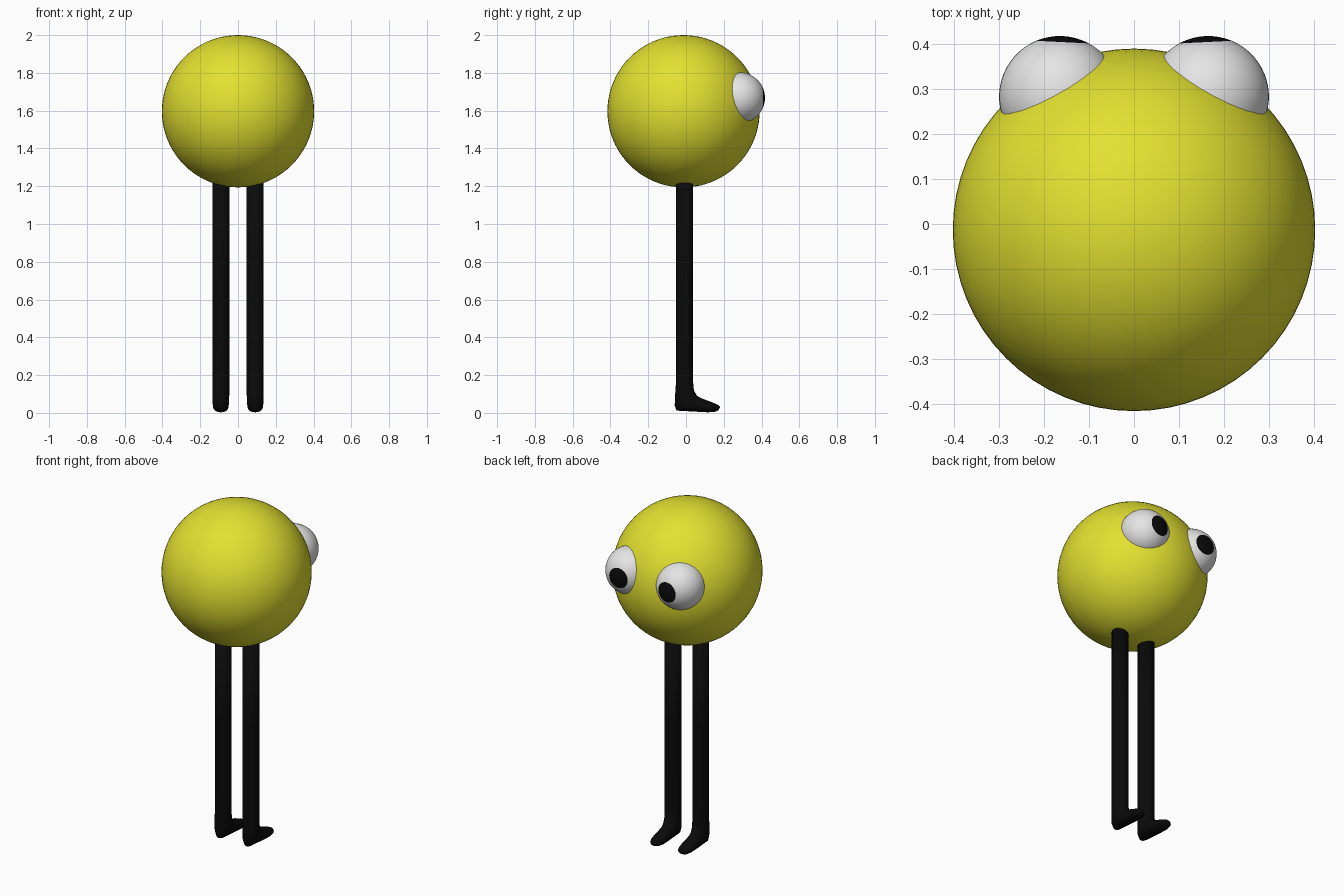
import bpy, bmesh, math
from mathutils import Vector, Matrix

if "Cube" in bpy.data.objects:
    bpy.data.objects.remove(bpy.data.objects["Cube"])


def material(name, rgb):
    m = bpy.data.materials.new(name)
    m.diffuse_color = (*rgb, 1)
    m.use_nodes = True
    m.node_tree.nodes["Principled BSDF"].inputs["Base Color"].default_value = m.diffuse_color
    return m


YELLOW = material("yellow", (0.77, 0.75, 0.03))
WHITE = material("white", (0.78, 0.78, 0.78))
BLACK = material("black", (0.003, 0.003, 0.003))


def finish(bm, name, mats):
    bmesh.ops.recalc_face_normals(bm, faces=bm.faces)
    for f in bm.faces:
        f.smooth = True
    me = bpy.data.meshes.new(name)
    bm.to_mesh(me)
    bm.free()
    ob = bpy.data.objects.new(name, me)
    for m in mats:
        me.materials.append(m)
    bpy.context.collection.objects.link(ob)
    return ob


# Round body
bm = bmesh.new()
bmesh.ops.create_uvsphere(bm, u_segments=64, v_segments=40, radius=0.403)
bmesh.ops.translate(bm, verts=bm.verts, vec=(0, -0.013, 1.597))
finish(bm, "body", [YELLOW])


# Eyeball with a black pupil cap around its pole, which looks towards +y
def eye(side, name):
    bm = bmesh.new()
    bmesh.ops.create_uvsphere(bm, u_segments=48, v_segments=28, radius=0.135)
    for f in bm.faces:
        cap = f.calc_center_median().normalized().z > math.cos(math.radians(25.8))
        f.material_index = 1 if cap else 0
    look = Vector((-0.05 * side, 1, 0)).to_track_quat('Z', 'Y').to_matrix().to_4x4()
    place = Matrix.Translation((0.165 * side, 0.283, 1.668))
    bmesh.ops.transform(bm, matrix=place @ look, verts=bm.verts)
    finish(bm, name, [WHITE, BLACK])


# Leg and foot: rings given by front/top point, back/bottom point (y, z), half width
RINGS = [
    ((0.037, 1.25), (-0.053, 1.25), 0.045),
    ((0.037, 0.70), (-0.053, 0.70), 0.045),
    ((0.037, 0.17), (-0.054, 0.15), 0.045),
    ((0.042, 0.118), (-0.058, 0.09), 0.045),
    ((0.057, 0.092), (-0.060, 0.04), 0.044),
    ((0.074, 0.081), (-0.050, 0.012), 0.043),
    ((0.090, 0.074), (-0.010, 0.010), 0.042),
    ((0.120, 0.063), (0.060, 0.006), 0.042),
    ((0.155, 0.049), (0.115, 0.003), 0.038),
    ((0.174, 0.040), (0.150, 0.005), 0.029),
    ((0.181, 0.031), (0.170, 0.012), 0.016),
]


def leg(side, name, n=24):
    bm = bmesh.new()
    rows = []
    for a, b, w in RINGS:
        cy, cz = (a[0] + b[0]) / 2, (a[1] + b[1]) / 2
        hy, hz = (a[0] - b[0]) / 2, (a[1] - b[1]) / 2
        row = []
        for i in range(n):
            t = 2 * math.pi * i / n
            c, s = math.cos(t), math.sin(t)
            row.append(bm.verts.new((0.091 * side + w * s, cy + hy * c, cz + hz * c)))
        rows.append(row)
    for r, q in zip(rows, rows[1:]):
        for i in range(n):
            j = (i + 1) % n
            bm.faces.new((r[i], r[j], q[j], q[i]))
    bm.faces.new(rows[0])
    bm.faces.new(rows[-1])
    finish(bm, name, [BLACK])


for side, label in ((-1, "left"), (1, "right")):
    eye(side, label + "_eye")
    leg(side, label + "_leg")
